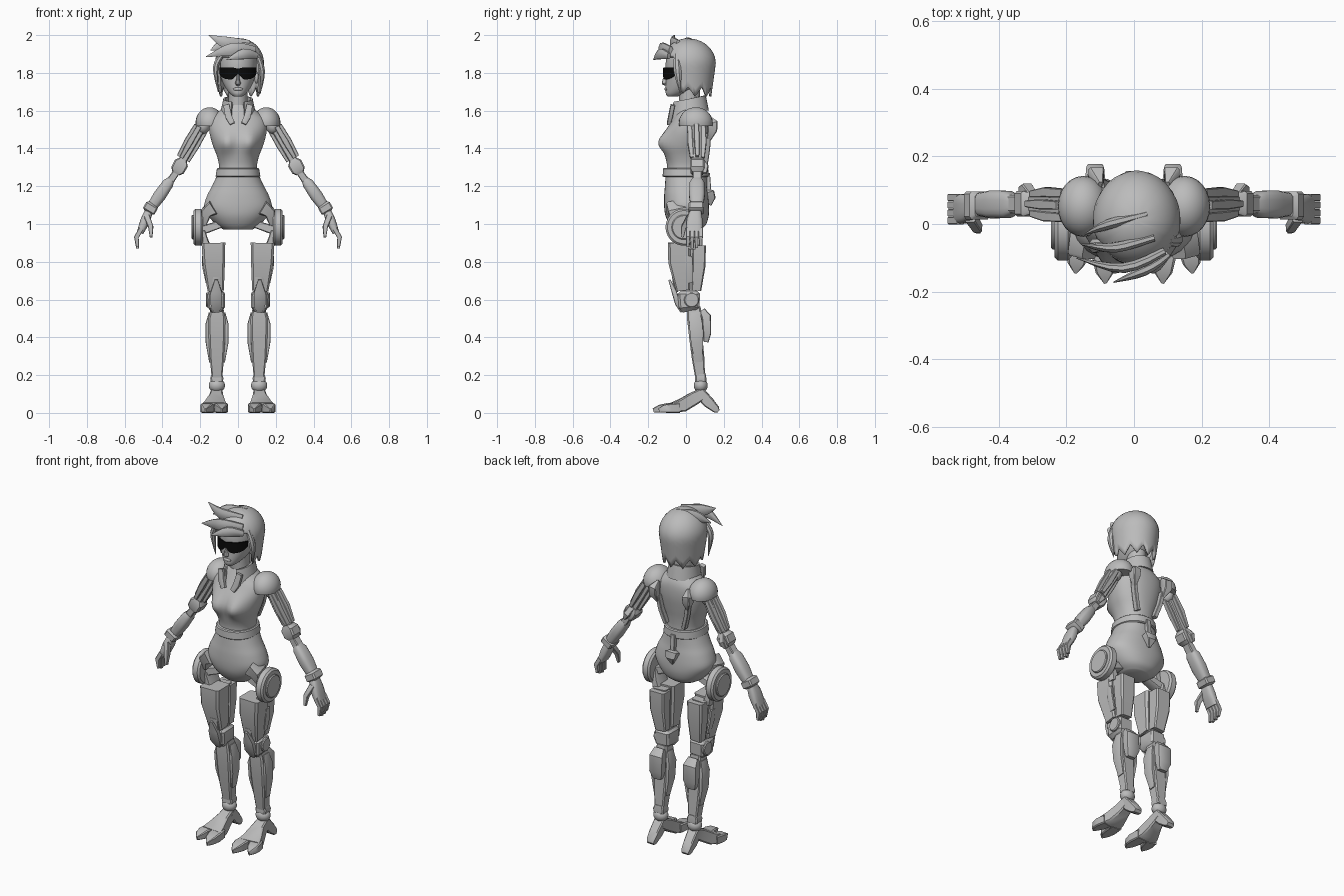
import bpy, bmesh, math
from mathutils import Vector, Matrix


def material(name, col):
    m = bpy.data.materials.new(name)
    m.diffuse_color = (*col, 1)
    return m


GREY = material("grey", (0.5, 0.5, 0.5))
BLACK = material("black", (0.003, 0.003, 0.003))


def finish(name, bm, mirror=True, mat=GREY, angle=35):
    """Turn a bmesh into a shaded, optionally mirrored object."""
    bmesh.ops.recalc_face_normals(bm, faces=bm.faces)
    me = bpy.data.meshes.new(name)
    bm.to_mesh(me)
    bm.free()
    me.materials.append(mat)
    ob = bpy.data.objects.new(name, me)
    bpy.context.collection.objects.link(ob)
    bpy.ops.object.select_all(action='DESELECT')
    ob.select_set(True)
    bpy.context.view_layer.objects.active = ob
    bpy.ops.object.shade_smooth_by_angle(angle=math.radians(angle))
    if mirror:
        ob.modifiers.new("mirror", 'MIRROR').use_mirror_merge = False
    return ob


def smooth_rows(rows, steps):
    """Catmull-Rom interpolation of section rows."""
    out = []
    for i in range(len(rows) - 1):
        a, b, c, d = (rows[max(i - 1, 0)], rows[i], rows[i + 1], rows[min(i + 2, len(rows) - 1)])
        for s in range(steps):
            t = s / steps
            out.append([0.5 * (2*q + (r-p)*t + (2*p-5*q+4*r-w)*t*t + (3*q-p-3*r+w)*t**3)
                        for p, q, r, w in zip(a, b, c, d)])
    return out + [list(rows[-1])]


def sweep(name, rows, n=8, power=8, steps=1, ref=(0, 1, 0), axis=None, **kw):
    """Loft sections (x, y, z, half width, half depth) along a path."""
    rows = smooth_rows(rows, steps)
    pts = [Vector(r[:3]) for r in rows]
    bm, rings = bmesh.new(), []
    for i, r in enumerate(rows):
        t = Vector(axis) if axis else pts[min(i + 1, len(pts) - 1)] - pts[max(i - 1, 0)]
        t.normalize()
        v = Vector(ref)
        v = (v - t * v.dot(t)).normalized()
        u = v.cross(t)
        ring = []
        for k in range(n):
            a = 2 * math.pi * (k + 0.5) / n
            c, s = (math.copysign(abs(f) ** (2 / power), f) for f in (math.cos(a), math.sin(a)))
            p = pts[i] + u * r[3] * c + v * r[4] * s
            p.z = max(p.z, 0)
            ring.append(bm.verts.new(p))
        rings.append(ring)
    for a, b in zip(rings, rings[1:]):
        for k in range(n):
            bm.faces.new((a[k], a[(k + 1) % n], b[(k + 1) % n], b[k]))
    bm.faces.new(rings[0])
    bm.faces.new(rings[-1])
    return finish(name, bm, **kw)


def body(name, rows, n=40, power=2.2, steps=4):
    """Upright loft from rows of (z, half width, front y, back y)."""
    return sweep(name, [(0, (f + b) / 2, z, w, (b - f) / 2) for z, w, f, b in rows],
                 n, power, steps, axis=(0, 0, 1), mirror=False)


def ball(name, c, r, floor=None, **kw):
    bm = bmesh.new()
    bmesh.ops.create_uvsphere(bm, u_segments=24, v_segments=14, radius=1)
    bmesh.ops.transform(bm, matrix=Matrix.Translation(c) @ Matrix.Diagonal((*r, 1)), verts=bm.verts)
    for v in bm.verts:
        if floor:
            v.co.z = max(v.co.z, floor)
    return finish(name, bm, **kw)


def disc(name, x0, x1, y, z, r, bevel):
    sweep(name, [(x0, y, z, r - bevel, r - bevel), (x0 + bevel, y, z, r, r),
                 (x1 - bevel, y, z, r, r), (x1, y, z, r - bevel, r - bevel)], n=32, power=2)


# Torso with bust
torso = body("torso", [(1.24, .108, -.105, .105), (1.30, .100, -.10, .10), (1.36, .112, -.108, .105),
                       (1.42, .135, -.11, .115), (1.49, .152, -.105, .125), (1.55, .150, -.075, .125),
                       (1.59, .110, -.055, .115), (1.63, .060, -.035, .09)])
for v in torso.data.vertices:
    if v.co.y < 0:
        v.co.y -= .046 * math.exp(-((abs(v.co.x) - .062) / .05) ** 2 - ((v.co.z - 1.43) / .055) ** 2)

# Pelvis and belt
body("pelvis", [(.97, .075, -.06, .075), (.995, .115, -.085, .105), (1.04, .155, -.108, .120),
                (1.09, .180, -.116, .122), (1.15, .164, -.116, .117), (1.20, .138, -.112, .110),
                (1.26, .110, -.108, .108)])
body("belt", [(1.248, .112, -.118, .114), (1.253, .119, -.124, .120), (1.292, .112, -.122, .118),
              (1.297, .106, -.116, .112)], steps=1)
sweep("belt_tail", [(0, .117, 1.27, .014, .01), (0, .122, 1.18, .014, .012), (0, .128, 1.17, .038, .022),
                    (0, .135, 1.14, .028, .022), (0, .125, 1.10, .006, .01)], mirror=False)

# Back rails with pointed ends
sweep("back_rail", [(.06, .10, 1.32, .012, .016), (.085, .112, 1.40, .012, .016), (.10, .118, 1.48, .012, .016)])
sweep("back_spike", [(.10, .115, 1.565, .006, .012), (.112, .14, 1.53, .024, .03), (.112, .14, 1.50, .024, .026),
                     (.10, .122, 1.45, .006, .012)])

# Neck and open collar
body("neck", [(1.57, .062, -.03, .09), (1.64, .050, -.035, .075), (1.74, .050, -.04, .075)], power=2)
bm, cols = bmesh.new(), []
for i in range(29):
    a = math.radians(-155 + 310 * i / 28)
    f = (1 - math.cos(a)) / 2
    d = Vector((math.sin(a), math.cos(a), 0))
    lo, hi = 1.60 - .065 * f ** 2, 1.68 - .035 * f
    cols.append([bm.verts.new((d.x * w, .015 + d.y * (w + .012), z))
                 for w, z in ((.094, lo), (.078, hi), (.068, hi), (.080, lo))])
for a, b in zip(cols, cols[1:]):
    for k in range(4):
        bm.faces.new((a[k], a[k - 1], b[k - 1], b[k]))
bm.faces.new(cols[0])
bm.faces.new(cols[-1])
finish("collar", bm, mirror=False)
sweep("collar_lapel", [(.062, -.07, 1.63, .016, .012), (.05, -.082, 1.57, .018, .012),
                       (.03, -.092, 1.53, .014, .01)])

# Head and face
body("head", [(1.675, .022, -.098, -.045), (1.69, .042, -.107, .0), (1.72, .066, -.108, .06),
              (1.76, .085, -.106, .095), (1.80, .094, -.106, .11), (1.85, .098, -.108, .12),
              (1.90, .092, -.098, .115), (1.95, .06, -.06, .08)], power=2)
sweep("nose", [(0, -.102, 1.80, .006, .006), (0, -.113, 1.762, .010, .012), (0, -.114, 1.745, .016, .015),
               (0, -.106, 1.735, .010, .006)], n=10, power=2, mirror=False)
ball("lips", (0, -.105, 1.714), (.026, .009, .009), mirror=False)
ball("ear", (.098, .01, 1.775), (.012, .022, .032))

# Wraparound sunglasses
bm, cols = bmesh.new(), []
for i in range(33):
    f = -1 + i / 16
    a = math.radians(68 * f)
    lo = 1.765 + .028 * math.exp(-(f / .16) ** 2) + .035 * abs(f) ** 4
    hi = 1.828 - .006 * math.exp(-(f / .12) ** 2)
    cols.append([bm.verts.new((w * math.sin(a), -(w + .015) * math.cos(a), z))
                 for w, z in ((.107, lo), (.107, hi), (.099, hi), (.099, lo))])
for a, b in zip(cols, cols[1:]):
    for k in range(4):
        bm.faces.new((a[k], a[k - 1], b[k - 1], b[k]))
bm.faces.new(cols[0])
bm.faces.new(cols[-1])
finish("sunglasses", bm, mirror=False, mat=BLACK)

# Hair cap with jagged lower edge
bm, N, M = bmesh.new(), 60, 12
grid = []
for i in range(N):
    th = 2 * math.pi * i / N
    deg = min(i, N - i) * 360 / N
    f = min(max((deg - 58) / 16, 0), 1)
    low = 1.885 * (1 - f) + f * (1.675 + .05 * abs((i + 3) % 6 - 3) / 3)
    col = []
    for j in range(M + 1):
        z = 1.983 + (low - 1.983) * (j / M) ** 1.6
        k = math.sqrt(max(0, 1 - ((z - 1.85) / .133) ** 2)) if z > 1.85 else 1 - .16 * (1.85 - z) / .17
        col.append(bm.verts.new((.008 + .130 * k * math.sin(th),
                                 .01 - (.135 if math.cos(th) > 0 else .148) * k * math.cos(th), z)))
    grid.append(col)
for i in range(N):
    a, b = grid[i], grid[(i + 1) % N]
    for j in range(M):
        bm.faces.new((a[j], a[j + 1], b[j + 1], b[j]))
bmesh.ops.remove_doubles(bm, verts=bm.verts, dist=.0005)
hair = finish("hair", bm, mirror=False, angle=45)
hair.modifiers.new("thickness", 'SOLIDIFY').thickness = .012

# Swept locks: start, middle, end, half width
for a, b, c, w in [((.09, -.08, 1.92), (-.03, -.13, 1.925), (-.17, -.10, 1.885), .036),
                   ((.06, -.04, 1.955), (-.06, -.07, 1.96), (-.155, -.06, 2.0), .034),
                   ((.10, -.09, 1.89), (.03, -.138, 1.90), (-.06, -.172, 1.87), .03),
                   ((.04, .03, 1.96), (-.07, .0, 1.95), (-.145, -.03, 1.92), .036),
                   ((-.08, -.06, 1.90), (-.118, -.065, 1.83), (-.105, -.06, 1.70), .022),
                   ((.10, -.05, 1.90), (.128, -.045, 1.81), (.118, -.03, 1.69), .022)]:
    flat = abs(c[0] - a[0]) < .05
    sweep("hair_lock", [(*a, w * .6, .012), (*b, w, .016), (*c, .002, .002)], n=8, power=2, steps=4,
          ref=(1, 0, 0) if flat else (0, 1, 0), mirror=False)

# Shoulders and upper arms
ball("shoulder_pad", (.150, .052, 1.535), (.075, .09, .083), floor=1.52)
ball("shoulder_joint", (.185, .055, 1.52), (.038, .045, .045))
sweep("upper_arm_core", [(.185, .055, 1.53, .026, .03), (.30, .06, 1.325, .022, .025)])
for du, dy in ((.028, .0), (-.028, .0), (.012, .036), (.012, -.036)):
    ox, oz = du * .87, du * .5
    sweep("upper_arm_rail", [(.195 + ox, .055 + dy, 1.51 + oz, .013, .013),
                             (.245 + ox, .058 + dy, 1.425 + oz, .016, .015),
                             (.29 + ox, .06 + dy * .8, 1.345 + oz, .010, .010)])
# Elbows and forearms
sweep("elbow", [(.29, .06, 1.34, .022, .03), (.30, .06, 1.322, .04, .038),
                (.32, .06, 1.285, .038, .038), (.33, .06, 1.268, .022, .028)])
sweep("elbow_spike", [(.30, .08, 1.335, .016, .014), (.318, .10, 1.30, .018, .02), (.335, .10, 1.27, .008, .01)])
sweep("forearm_strut", [(.322, .06, 1.28, .018, .026), (.375, .06, 1.205, .022, .026)])
sweep("forearm", [(.355, .058, 1.235, .020, .028), (.37, .058, 1.215, .030, .040), (.415, .058, 1.15, .034, .042),
                  (.453, .058, 1.095, .028, .034)], n=16, power=3)
sweep("wrist", [(.45, .055, 1.105, .026, .032), (.456, .055, 1.097, .036, .042),
                (.472, .055, 1.07, .036, .042), (.477, .055, 1.062, .024, .032)])
# Hands
sweep("palm", [(.470, .052, 1.075, .020, .028), (.490, .046, 1.02, .026, .042), (.518, .044, .955, .018, .044)],
      n=16, power=3, steps=2)
for y, drop in ((.078, .015), (.056, .004), (.033, 0), (.010, .008)):
    sweep("finger", [(.512, y, .975, .013, .011), (.538, y, .93, .013, .011),
                     (.532, y, .87 + drop, .007, .008)])
sweep("thumb", [(.482, .02, 1.04, .016, .016), (.462, -.012, .985, .014, .014), (.460, -.02, .93, .007, .008)])

# Hip joints
disc("hip_disc", .185, .235, -.01, .983, .098, .01)
disc("hip_disc_cap", .225, .245, -.01, .983, .066, .005)
sweep("hip_guard", [(.125, -.055, 1.09, .04, .05), (.165, -.045, 1.065, .03, .05), (.178, -.03, 1.0, .012, .035)])
sweep("hip_axle", [(.09, -.01, 1.0, .02, .03), (.195, -.01, .965, .025, .035)])
sweep("hip_arm", [(.19, -.01, .97, .014, .045), (.178, 0, .92, .018, .05), (.165, 0, .87, .025, .05)])

# Thighs
sweep("thigh_core", [(.13, .015, .89, .045, .06), (.115, .015, .63, .030, .04)])
sweep("front_thigh", [(.130, -.035, .90, .064, .062), (.128, -.035, .80, .060, .060), (.118, -.015, .65, .044, .038)])
sweep("rear_thigh", [(.125, .068, .885, .050, .038), (.125, .068, .78, .048, .036), (.116, .055, .65, .036, .026)])
sweep("thigh_plate", [(.186, .015, .83, .006, .018), (.182, .015, .77, .007, .022), (.165, .02, .69, .006, .016)])
sweep("lower_thigh_panel", [(.112, -.062, .72, .022, .012), (.112, -.052, .64, .024, .012)])

# Knees
sweep("knee", [(.115, .015, .645, .036, .045), (.115, .015, .63, .047, .06), (.114, .017, .56, .045, .056),
               (.112, .02, .54, .03, .04)])
disc("knee_cap_disc", .15, .169, .03, .598, .04, .005)
sweep("knee_plate", [(.115, -.088, .705, .008, .006), (.115, -.062, .64, .03, .014), (.115, -.045, .58, .032, .014),
                     (.114, -.02, .535, .016, .01)])

# Shins, calves and ankles
sweep("shin", [(.110, .042, .56, .032, .036), (.112, .045, .50, .046, .040), (.112, .052, .40, .044, .036),
               (.112, .064, .29, .038, .034), (.111, .076, .18, .028, .026)])
for side in (-1, 1):
    sweep("calf_side_plate", [(.111 + side * .034, .05, .53, .010, .026), (.111 + side * .050, .052, .47, .011, .036),
                              (.111 + side * .050, .058, .37, .010, .032), (.111 + side * .034, .068, .27, .008, .02)])
sweep("calf_plate", [(.112, .085, .545, .03, .016), (.112, .108, .51, .042, .026), (.112, .112, .42, .042, .022),
                     (.112, .105, .375, .026, .014)])
ball("ankle", (.112, .078, .145), (.043, .037, .037))
sweep("ankle_collar", [(.112, .078, .21, .026, .026), (.112, .078, .185, .036, .03), (.112, .078, .165, .032, .03)])

# Split-toed feet
Z = (0, 0, 1)
sweep("heel", [(.112, .07, .11, .032, .03), (.114, .12, .055, .030, .03), (.115, .16, .018, .026, .02),
               (.115, .172, .008, .022, .009)], ref=Z)
sweep("instep", [(.112, .095, .105, .030, .03), (.114, .04, .075, .036, .036), (.120, -.02, .04, .054, .036),
                 (.125, -.07, .028, .066, .027)], ref=Z)
sweep("inner_toe", [(.092, -.04, .028, .034, .027), (.088, -.10, .026, .036, .026), (.086, -.14, .022, .028, .021),
                    (.085, -.173, .012, .004, .012)], ref=Z)
sweep("outer_toe", [(.155, -.04, .026, .034, .026), (.166, -.085, .025, .033, .025), (.170, -.115, .021, .026, .02),
                    (.172, -.143, .012, .004, .012)], ref=Z)
